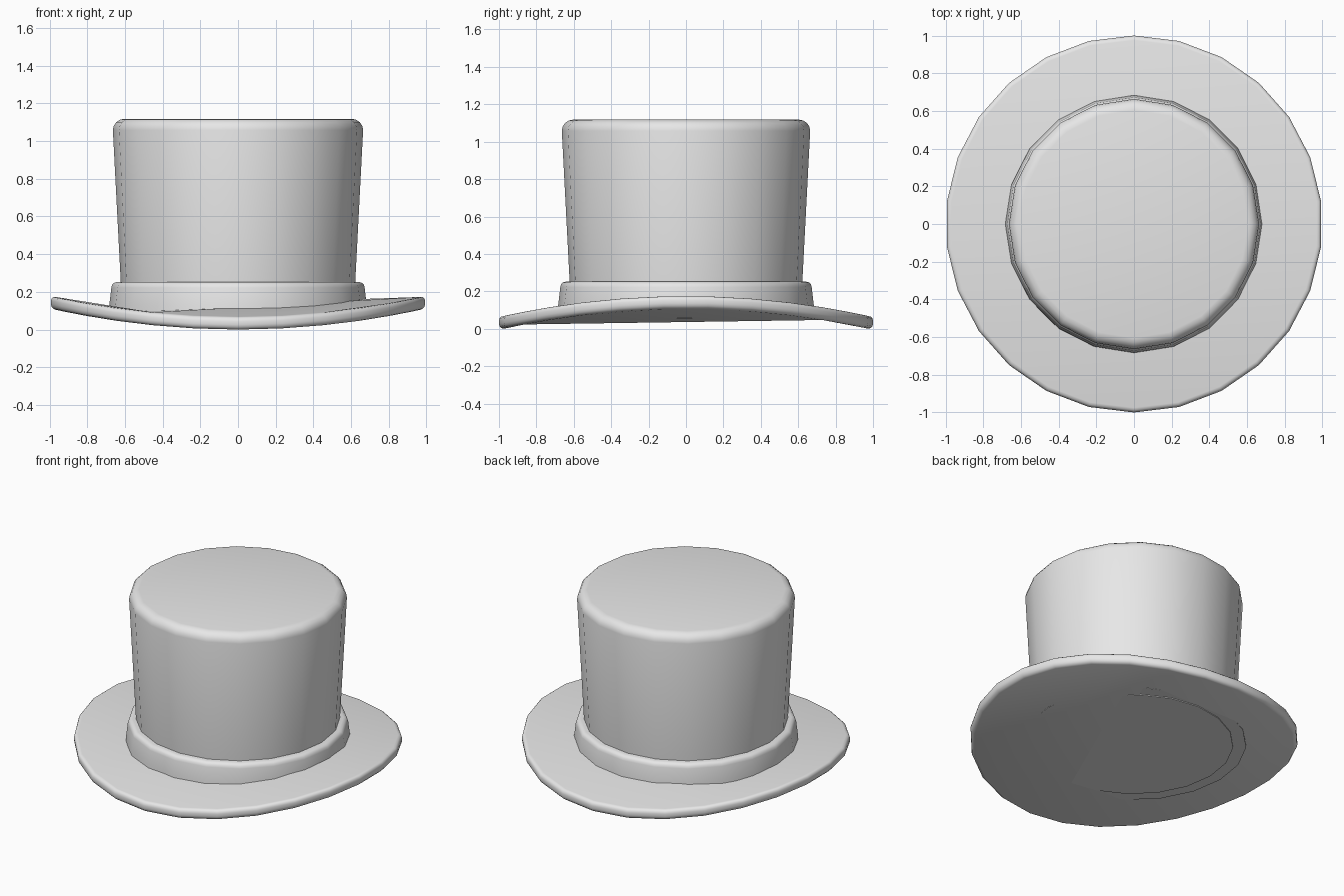
import bpy
import bmesh
from math import sin, cos, tau, radians

default = bpy.data.objects.get("Cube")
if default:
    bpy.data.objects.remove(default, do_unlink=True)

# One felt colour for the whole hat
felt = bpy.data.materials.new("light_grey_felt")
felt.use_nodes = True
grey = (0.8, 0.8, 0.8, 1)
felt.diffuse_color = grey
felt.node_tree.nodes["Principled BSDF"].inputs["Base Color"].default_value = grey


def lathe(name, profile, sides, bend=0.0, angle=40):
    """Turn a (radius, z) profile, lowest point first, into a capped solid.
    bend lifts the left and right sides into a saddle."""
    bm = bmesh.new()
    rings = []
    for r, z in profile:
        ring = []
        for i in range(sides):
            a = tau * i / sides
            x, y = r * sin(a), r * cos(a)
            ring.append(bm.verts.new((x, y, z + bend * x * x)))
        rings.append(ring)
    for low, high in zip(rings, rings[1:]):
        for i in range(sides):
            j = (i + 1) % sides
            bm.faces.new((low[i], low[j], high[j], high[i]))
    bm.faces.new(rings[0])
    bm.faces.new(rings[-1])
    bmesh.ops.recalc_face_normals(bm, faces=bm.faces)
    mesh = bpy.data.meshes.new(name)
    bm.to_mesh(mesh)
    bm.free()
    mesh.materials.append(felt)
    obj = bpy.data.objects.new(name, mesh)
    bpy.context.collection.objects.link(obj)
    bpy.ops.object.select_all(action='DESELECT')
    obj.select_set(True)
    bpy.context.view_layer.objects.active = obj
    bpy.ops.object.shade_smooth_by_angle(angle=radians(angle))
    return obj


def rounded(r, z, size, steps, top):
    """Points of a rounded edge, listed from low to high."""
    points = []
    for k in range(steps + 1):
        a = tau / 4 * k / steps
        if top:
            points.append((r - size + size * cos(a), z - size + size * sin(a)))
        else:
            points.append((r - size + size * sin(a), z + size - size * cos(a)))
    return points


# Brim: thin disc with a soft rim, curled up at the left and right
lathe("brim", rounded(1.0, 0.0, 0.025, 3, False) + rounded(1.0, 0.068, 0.025, 3, True),
      26, bend=0.112, angle=60)

# Band: flared ring around the foot of the crown
lathe("hat_band", [(0.685, 0.055), (0.683, 0.13)] + rounded(0.672, 0.252, 0.03, 3, True), 20)

# Crown: tall body, slightly wider at the top, with a rounded upper edge
lathe("crown", [(0.605, 0.05), (0.622, 0.25)] + rounded(0.664, 1.118, 0.06, 4, True), 20)
